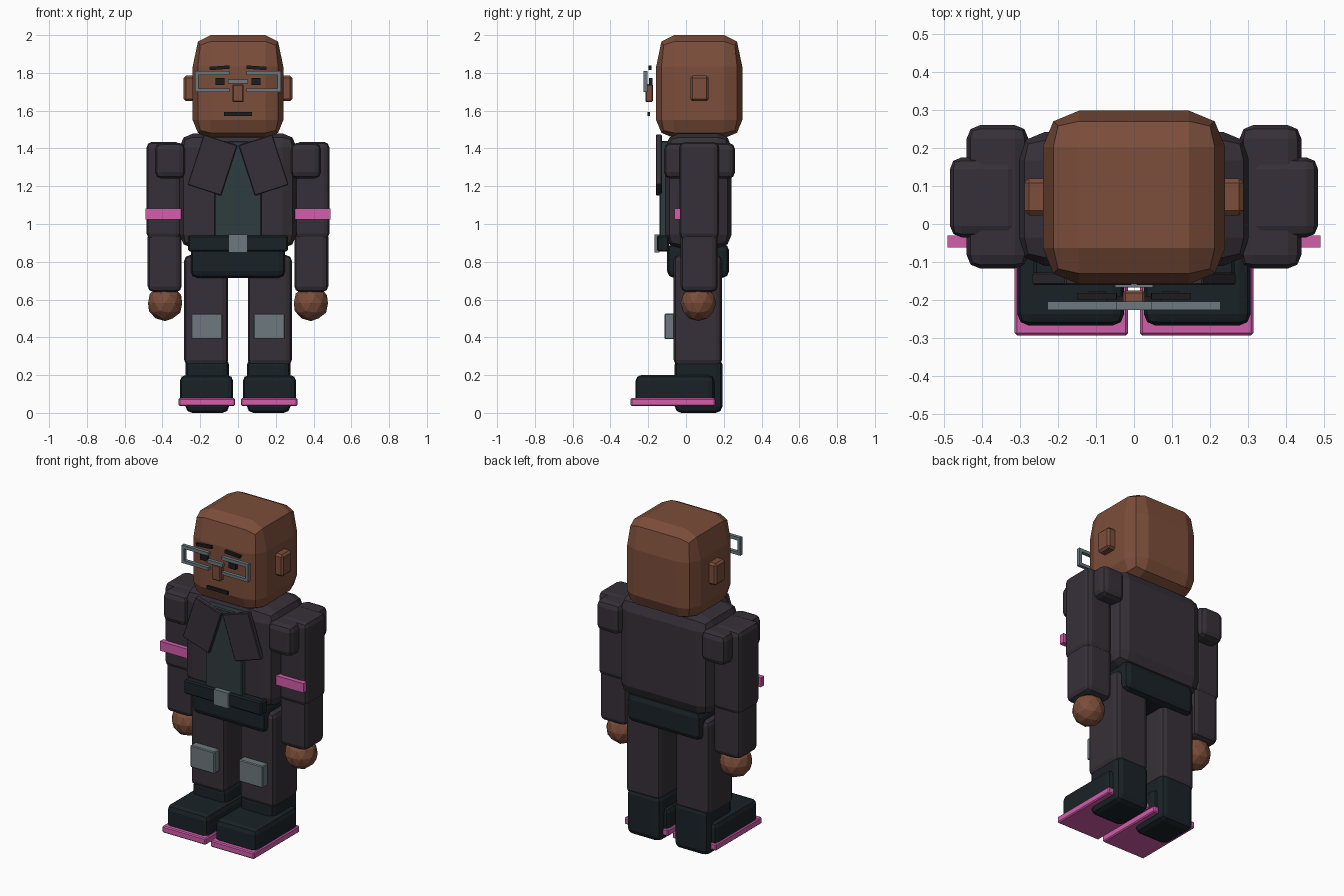
import bpy, bmesh
from math import radians
from mathutils import Matrix, Vector

if "Cube" in bpy.data.objects:
    bpy.data.objects.remove(bpy.data.objects["Cube"])


def material(name, r, g, b):
    m = bpy.data.materials.new(name)
    m.diffuse_color = (r, g, b, 1)
    m.use_nodes = True
    m.node_tree.nodes["Principled BSDF"].inputs["Base Color"].default_value = m.diffuse_color
    return m


SKIN = material("skin", 0.20, 0.075, 0.042)
CLOTH = material("dark_cloth", 0.037, 0.030, 0.040)
SHIRT = material("shirt_teal", 0.028, 0.045, 0.050)
BLACK = material("black_leather", 0.010, 0.016, 0.020)
FACE = material("face_dark", 0.012, 0.012, 0.013)
PINK = material("pink", 0.65, 0.11, 0.41)
METAL = material("grey_metal", 0.15, 0.19, 0.21)


def finish(name, bm, mat):
    bmesh.ops.recalc_face_normals(bm, faces=bm.faces)
    me = bpy.data.meshes.new(name)
    bm.to_mesh(me)
    bm.free()
    me.materials.append(mat)
    ob = bpy.data.objects.new(name, me)
    bpy.context.collection.objects.link(ob)
    return ob


def box(name, x, y, z, mat, bevel=0.0, seg=2, tilt=0.0):
    """Bevelled box from (min, max) ranges, tilted in degrees about the y axis."""
    size = [r[1] - r[0] for r in (x, y, z)]
    mid = Vector([(r[0] + r[1]) / 2 for r in (x, y, z)])
    bm = bmesh.new()
    bmesh.ops.create_cube(bm, size=1, matrix=Matrix.Diagonal((*size, 1)))
    if bevel:
        bmesh.ops.bevel(bm, geom=bm.edges[:], offset=bevel, segments=seg,
                        profile=0.5, affect='EDGES', clamp_overlap=True)
    bm.transform(Matrix.Translation(mid) @ Matrix.Rotation(radians(tilt), 4, 'Y'))
    return finish(name, bm, mat)


def pair(name, x, y, z, mat, bevel=0.0, seg=2, tilt=0.0):
    """Same box on both sides; x range is given for the +x side."""
    box(name + "_left", x, y, z, mat, bevel, seg, tilt)
    box(name + "_right", (-x[1], -x[0]), y, z, mat, bevel, seg, -tilt)


# Head, with the crown bevel stretched downwards
head = box("head", (-0.24, 0.24), (-0.158, 0.298), (1.455, 2.0), SKIN, 0.095)
for v in head.data.vertices:
    t = 2.0 - v.co.z
    if t < 0.15:
        v.co.z = 2.0 - t * (1 + 8 * t)

# Face
pair("ear", (0.22, 0.288), (0.023, 0.12), (1.65, 1.785), SKIN, 0.012, 1)
box("nose", (-0.029, 0.029), (-0.215, -0.175), (1.645, 1.74), SKIN, 0.006, 1)
pair("eye", (0.072, 0.12), (-0.197, -0.178), (1.737, 1.773), FACE)
pair("eyebrow", (0.045, 0.15), (-0.198, -0.182), (1.818, 1.836), FACE, tilt=4)
box("mouth", (-0.073, 0.073), (-0.205, -0.19), (1.573, 1.592), FACE)

# Glasses
gy = (-0.226, -0.204)
pair("glasses_top_bar", (0.045, 0.227), gy, (1.79, 1.81), METAL)
pair("glasses_bottom_bar", (0.045, 0.227), gy, (1.70, 1.718), METAL)
pair("glasses_outer_bar", (0.209, 0.227), gy, (1.718, 1.79), METAL)
box("glasses_bridge", (-0.052, 0.052), gy, (1.745, 1.766), METAL)

# Torso, shirt front and lapels
box("torso", (-0.31, 0.31), (-0.11, 0.242), (0.87, 1.48), CLOTH, 0.075)
box("shirt_front", (-0.125, 0.125), (-0.14, -0.09), (0.87, 1.44), SHIRT, 0.006, 1)
pair("lapel", (0.042, 0.229), (-0.16, -0.128), (1.172, 1.452), CLOTH, 0.004, 1, -18)

# Pelvis and belt
box("pelvis", (-0.25, 0.25), (-0.10, 0.228), (0.715, 0.895), BLACK, 0.035)
box("belt", (-0.265, 0.265), (-0.153, -0.09), (0.855, 0.94), BLACK, 0.008, 1)
box("belt_buckle", (-0.05, 0.05), (-0.167, -0.14), (0.85, 0.945), METAL)

# Arms, shoulder pads and armbands
pair("upper_arm", (0.302, 0.484), (-0.035, 0.175), (0.92, 1.435), CLOTH, 0.03)
pair("forearm", (0.298, 0.478), (-0.028, 0.168), (0.64, 0.96), CLOTH, 0.03)
pair("shoulder_pad", (0.278, 0.44), (-0.117, 0.26), (1.24, 1.43), CLOTH, 0.035)
pair("armband", (0.302, 0.49), (-0.062, -0.03), (1.025, 1.083), PINK)

# Hands
for s, side in ((1, "left"), (-1, "right")):
    bm = bmesh.new()
    bmesh.ops.create_icosphere(bm, subdivisions=2, radius=0.095,
                               matrix=Matrix.Translation((s * 0.386, 0.065, 0.581)))
    finish("hand_" + side, bm, SKIN)

# Legs and knee patches
pair("leg", (0.052, 0.285), (-0.065, 0.19), (0.25, 0.835), CLOTH, 0.03)
pair("knee_patch", (0.083, 0.248), (-0.113, -0.06), (0.39, 0.525), METAL, 0.005, 1)

# Boots and soles
pair("boot_shaft", (0.047, 0.278), (-0.06, 0.193), (0.0, 0.29), BLACK, 0.035)
pair("boot_foot", (0.026, 0.307), (-0.267, 0.15), (0.05, 0.2), BLACK, 0.03)
pair("boot_sole", (0.016, 0.314), (-0.293, 0.155), (0.037, 0.078), PINK, 0.006, 1)
